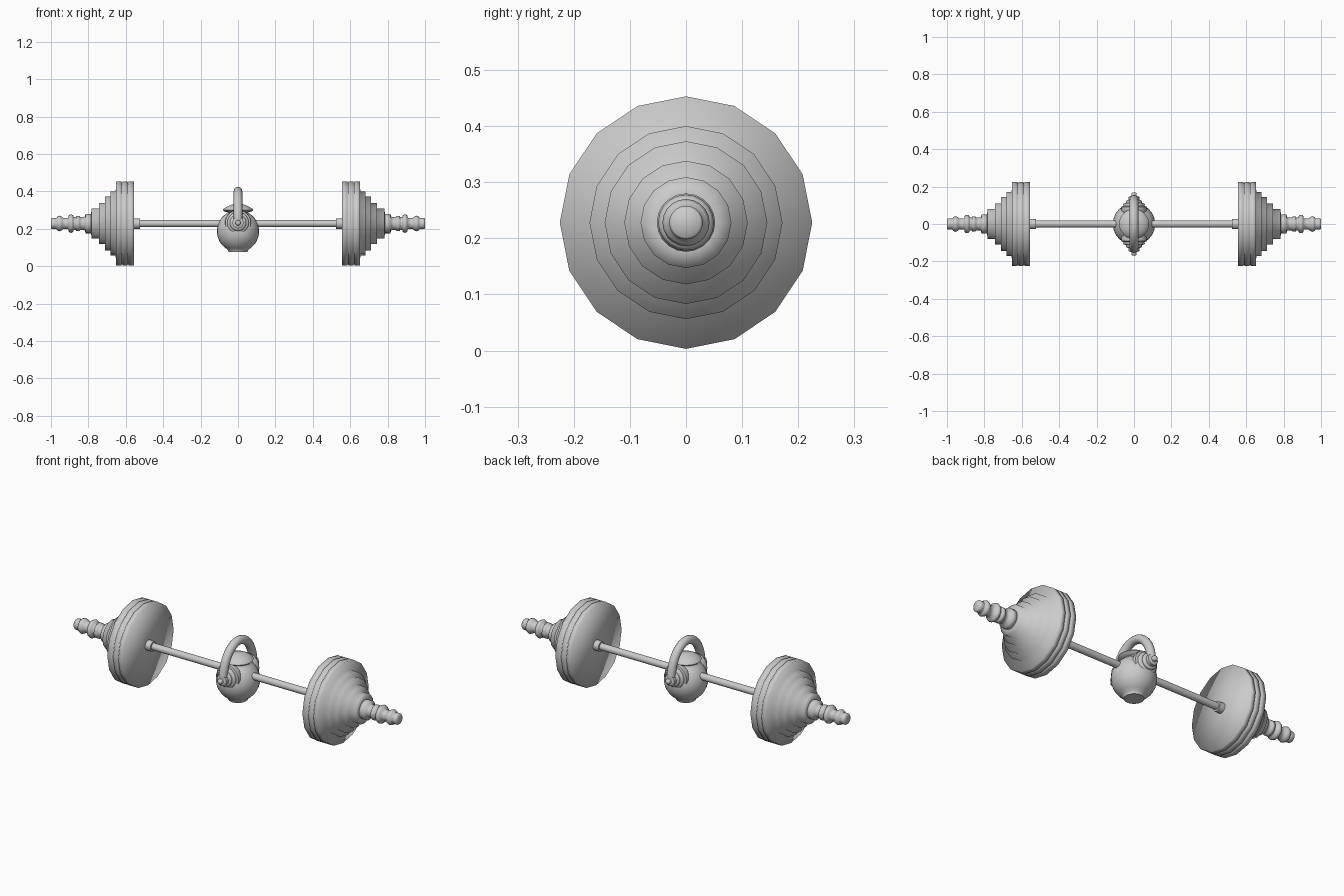
import bpy, bmesh, math
from mathutils import Matrix, Vector

if "Cube" in bpy.data.objects:
    bpy.data.objects.remove(bpy.data.objects["Cube"])

AXIS_Z = 0.228


def lathe(name, profile, seg, rot, loc, sharp=None):
    """Spin (radius, height) points about local z, then rotate and place."""
    bm = bmesh.new()
    rings = []
    for r, h in profile:
        if r == 0:
            rings.append([bm.verts.new((0, 0, h))])
        else:
            rings.append([bm.verts.new((r * math.cos(2 * math.pi * i / seg),
                                        r * math.sin(2 * math.pi * i / seg), h))
                          for i in range(seg)])
    for a, b in zip(rings, rings[1:]):
        for i in range(seg):
            j = (i + 1) % seg
            q = [a[i % len(a)], a[j % len(a)], b[j % len(b)], b[i % len(b)]]
            q = list(dict.fromkeys(q))
            if len(q) > 2:
                bm.faces.new(q)
    bmesh.ops.recalc_face_normals(bm, faces=bm.faces)
    bm.transform(Matrix.Translation(loc) @ rot)
    return finish(name, bm, sharp)


def finish(name, bm, sharp=None):
    me = bpy.data.meshes.new(name)
    bm.to_mesh(me)
    bm.free()
    ob = bpy.data.objects.new(name, me)
    bpy.context.collection.objects.link(ob)
    bpy.ops.object.select_all(action='DESELECT')
    ob.select_set(True)
    bpy.context.view_layer.objects.active = ob
    if sharp:
        bpy.ops.object.shade_smooth_by_angle(angle=math.radians(sharp))
    else:
        bpy.ops.object.shade_smooth()
    return ob


def along_x(s):
    return Matrix.Rotation(s * math.pi / 2, 4, 'Y')


def along_y(s):
    return Matrix.Rotation(-s * math.pi / 2, 4, 'X')


centre = Vector((0, 0, AXIS_Z))

# Bar
lathe("bar", [(0, -0.57), (0.019, -0.57), (0.019, 0.57), (0, 0.57)],
      16, along_x(1), centre, 40)

# Stack of three big plates with grooves, then shrinking plates
stack = [(0, 0.556), (0.225, 0.556), (0.225, 0.584), (0.217, 0.588),
         (0.225, 0.592), (0.225, 0.616), (0.217, 0.620), (0.225, 0.624),
         (0.225, 0.652), (0.172, 0.654), (0.172, 0.681), (0.145, 0.683),
         (0.145, 0.710), (0.110, 0.712), (0.110, 0.742), (0.081, 0.744),
         (0.081, 0.782), (0.050, 0.786), (0, 0.786)]
# Sleeve with collars and rounded end
sleeve = [(0, 0.78), (0.052, 0.78), (0.052, 0.815), (0.034, 0.82),
          (0.034, 0.845), (0.041, 0.848), (0.041, 0.865), (0.034, 0.868),
          (0.034, 0.878), (0.045, 0.882), (0.050, 0.893), (0.045, 0.904),
          (0.030, 0.908), (0.030, 0.935), (0.037, 0.942), (0.042, 0.955),
          (0.037, 0.967), (0.028, 0.971), (0.030, 0.975), (0.030, 0.995),
          (0.026, 1.0), (0, 1.0)]
for s, side in ((1, "right"), (-1, "left")):
    lathe("plates_" + side, stack, 16, along_x(s), centre)
    lathe("sleeve_" + side, sleeve, 20, along_x(s), centre)
    lathe("inner_collar_" + side, [(0, 0.524), (0.028, 0.524), (0.028, 0.56), (0, 0.56)],
          16, along_x(s), centre, 40)

# Round weight: foot, ball, neck and flared lid
BALL_Z, BALL_R = 0.187, 0.113
body = [(0, 0.075), (0.05, 0.075), (0.053, 0.083)]
for k in range(13):
    a = math.radians(-60 + k * 10)
    body.append((BALL_R * math.cos(a), BALL_Z + BALL_R * math.sin(a)))
body += [(0.056, 0.288), (0.074, 0.293), (0.080, 0.300), (0.077, 0.307),
         (0.055, 0.320), (0.028, 0.331), (0, 0.334)]
lathe("round_weight", body, 24, Matrix.Identity(4), (0, 0, 0), 50)

# Ribbed lugs on the front and back of the weight
lug = [(0, 0.06), (0.064, 0.06), (0.070, 0.078), (0.068, 0.092), (0.056, 0.095),
       (0.058, 0.104), (0.054, 0.110), (0.042, 0.112), (0.044, 0.120),
       (0.040, 0.126), (0.030, 0.128), (0.030, 0.145), (0.014, 0.150),
       (0.014, 0.162), (0.010, 0.168), (0, 0.168)]
for s, side in ((-1, "front"), (1, "back")):
    lathe("lug_" + side, lug, 20, along_y(s), Vector((0, 0, 0.232)), 60)

# Arched handle swept in the yz plane, with rounded ends
bm = bmesh.new()
rings, N, S = [], 24, 12
for i in range(N + 1):
    t = math.pi * (-0.04 + 1.08 * i / N)
    c = Vector((0, 0.132 * math.cos(t), 0.232 + 0.169 * math.sin(t)))
    n = Vector((0, 0.169 * math.cos(t), 0.132 * math.sin(t))).normalized()
    r = 0.023 if 0 < i < N else 0.014
    rings.append([bm.verts.new(c + r * (n * math.cos(2 * math.pi * k / S)
                  + Vector((1, 0, 0)) * math.sin(2 * math.pi * k / S)))
                  for k in range(S)])
for a, b in zip(rings, rings[1:]):
    for k in range(S):
        m = (k + 1) % S
        bm.faces.new((a[k], a[m], b[m], b[k]))
bm.faces.new(rings[0])
bm.faces.new(rings[-1])
bmesh.ops.recalc_face_normals(bm, faces=bm.faces)
finish("handle", bm, 60)
